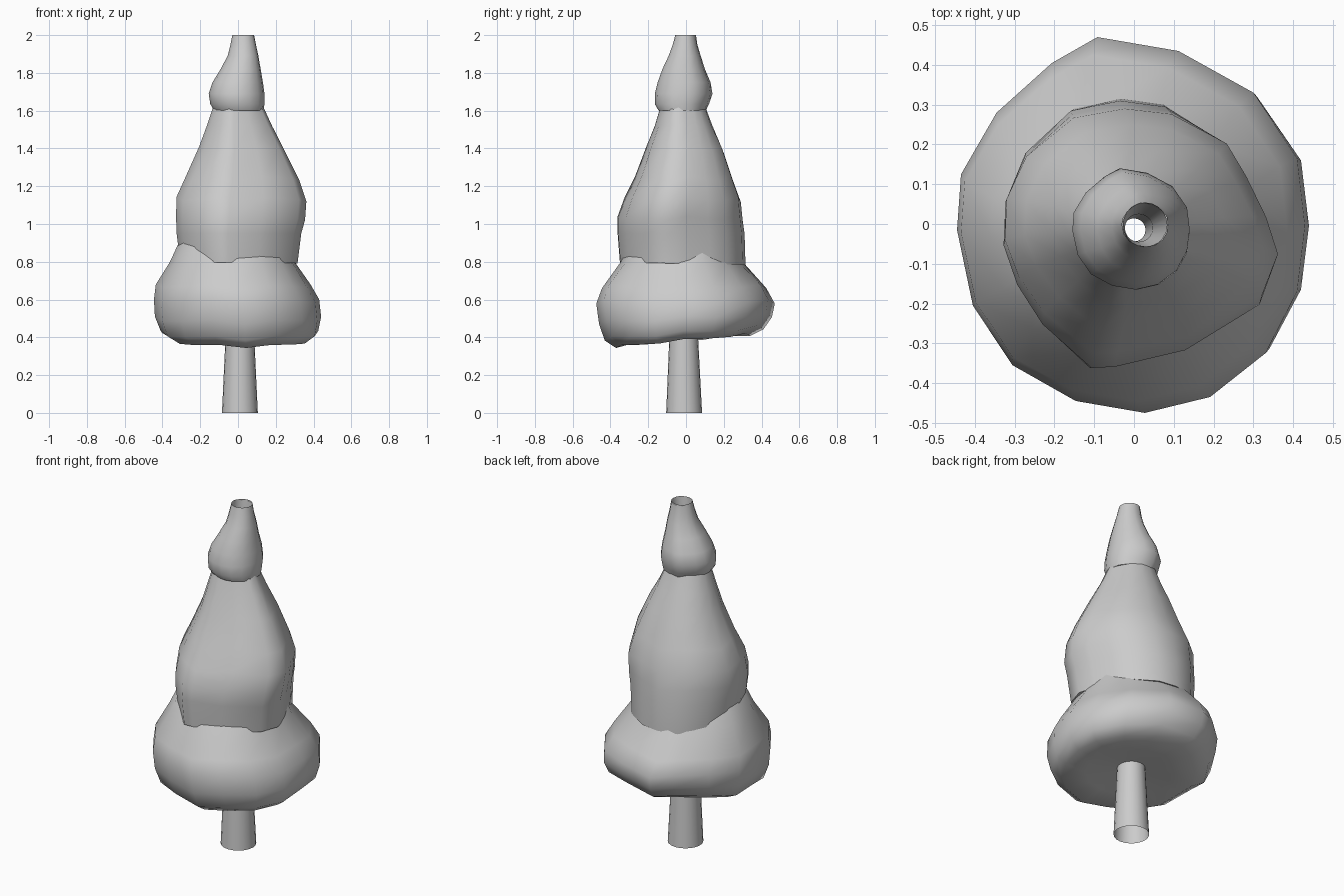
import bpy, bmesh, math


def loft(name, sections, angle=60):
    """Skin a list of equal-length closed loops into one smooth-shaded shell."""
    bm = bmesh.new()
    loops = [[bm.verts.new(p) for p in loop] for loop in sections]
    for a, b in zip(loops, loops[1:]):
        n = len(a)
        for i in range(n):
            j = (i + 1) % n
            bm.faces.new((a[i], a[j], b[j], b[i]))
    bmesh.ops.recalc_face_normals(bm, faces=bm.faces)
    mesh = bpy.data.meshes.new(name)
    bm.to_mesh(mesh)
    bm.free()
    obj = bpy.data.objects.new(name, mesh)
    bpy.context.collection.objects.link(obj)
    bpy.ops.object.select_all(action='DESELECT')
    obj.select_set(True)
    bpy.context.view_layer.objects.active = obj
    bpy.ops.object.shade_smooth_by_angle(angle=math.radians(angle))
    return obj


def circle(x, y, z, r, n=20):
    return [(x + r * math.cos(2 * math.pi * i / n),
             y + r * math.sin(2 * math.pi * i / n), z) for i in range(n)]


def ring(outline, z, x0, x1, y0, y1, tilt=0.0, wave=0.0):
    """Fit the irregular outline between the given extents at height z."""
    xs, ys = zip(*outline)
    fit = lambda v, vs, a, b: a + (b - a) * (v - min(vs)) / (max(vs) - min(vs))
    out = []
    for i, (px, py) in enumerate(outline):
        x, y = fit(px, xs, x0, x1), fit(py, ys, y0, y1)
        out.append((x, y, z + tilt * y + wave * math.sin(i * 2.4 + 1)))
    return out


wide = [(.44, 0), (.42, .17), (.31, .335), (.12, .44), (-.085, .475), (-.2, .41),
        (-.34, .285), (-.43, .13), (-.44, -.01), (-.4, -.2), (-.3, -.35),
        (-.14, -.44), (.035, -.47), (.2, -.43), (.34, -.32), (.42, -.165)]
middle = [(.34, .01), (.29, .12), (.24, .21), (.1, .29), (-.02, .305), (-.15, .28),
          (-.27, .175), (-.32, .06), (-.325, -.05), (-.29, -.15), (-.225, -.25),
          (-.1, -.36), (-.04, -.357), (.14, -.315), (.33, -.2), (.37, -.09)]

# Open trunk tube, narrowing inside and flaring at the tip
loft("trunk", [circle(.01, -.01, 0, .095), circle(.01, -.012, .36, .078),
               circle(0, -.015, 1.4, .029), circle(.012, -.01, 1.75, .035),
               circle(.028, -.002, 2, .056)])

# Lowest foliage tier, with its underside
loft("lower_foliage", [ring(wide, *s) for s in (
    (.41, -.05, .07, -.07, .05),
    (.395, -.22, .24, -.25, .21, .06),
    (.385, -.34, .37, -.37, .34, .09, .008),
    (.425, -.41, .425, -.43, .41, .07, .012),
    (.50, -.44, .44, -.46, .455, .04, .012),
    (.59, -.445, .43, -.475, .47, 0, .012),
    (.67, -.435, .385, -.445, .425, 0, .01),
    (.80, -.36, .30, -.345, .30),
    (.92, -.305, .25, -.29, .25),
    (1.0, -.2, .2, -.2, .2))])

# Middle foliage tier with an inward skirt
loft("middle_foliage", [ring(middle, *s) for s in (
    (.82, -.2, .2, -.2, .2),
    (.79, -.305, .315, -.35, .315, -.02),
    (.95, -.325, .335, -.362, .31),
    (1.03, -.328, .355, -.362, .30, 0, .012),
    (1.13, -.325, .362, -.325, .29, 0, .015),
    (1.24, -.275, .325, -.27, .25, 0, .015),
    (1.40, -.205, .245, -.21, .195, 0, .012),
    (1.52, -.165, .18, -.165, .14),
    (1.64, -.125, .125, -.13, .095))])

# Crown with an open tip
loft("top_foliage", [ring(wide, *s) for s in (
    (1.61, -.07, .07, -.08, .06),
    (1.60, -.125, .135, -.145, .105),
    (1.635, -.147, .14, -.165, .122),
    (1.69, -.155, .14, -.165, .14),
    (1.75, -.135, .132, -.15, .13),
    (1.82, -.092, .12, -.125, .10),
    (1.89, -.055, .108, -.092, .078),
    (1.95, -.04, .095, -.07, .06),
    (2.0, -.03, .085, -.057, .053))])
